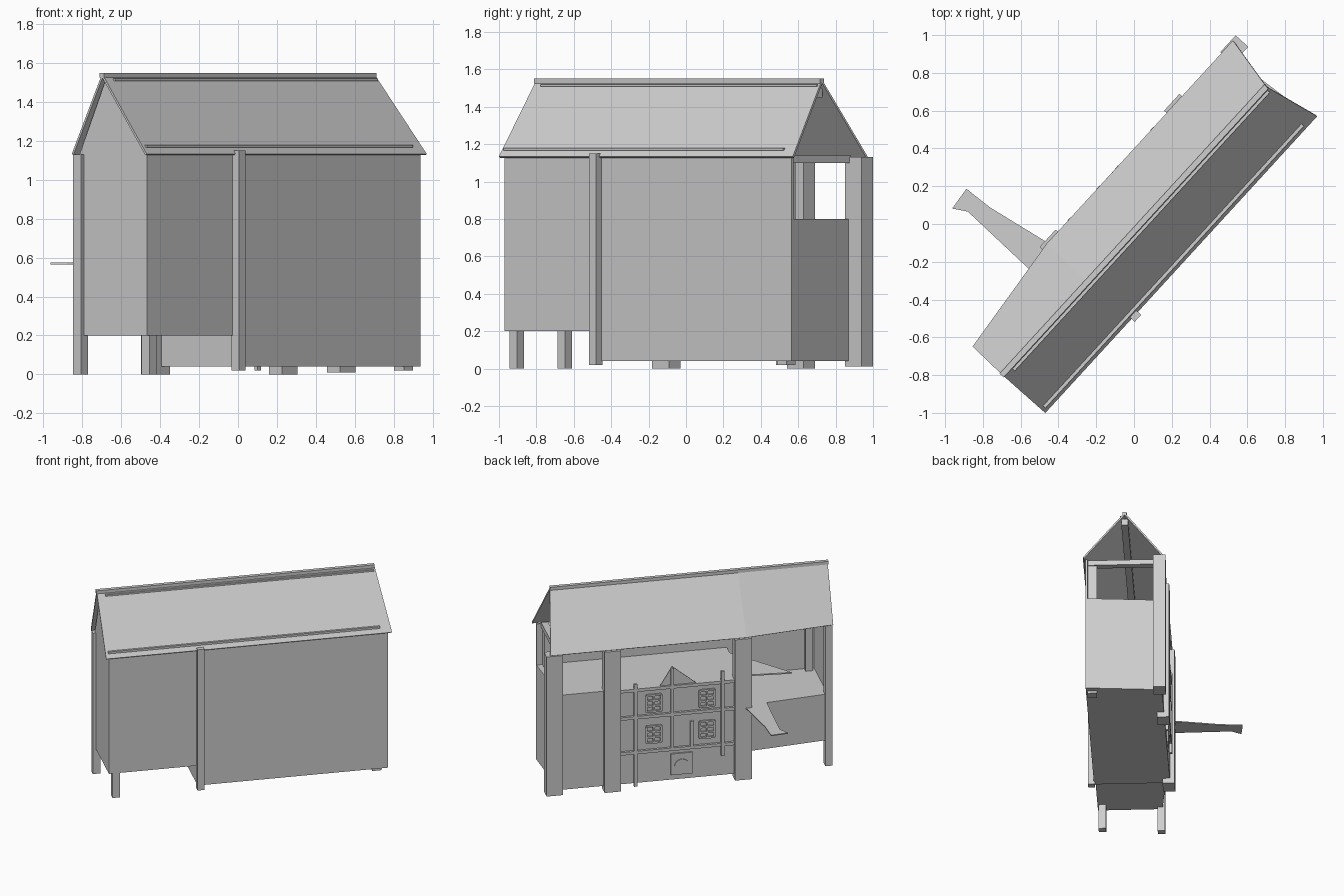
import bpy, math

cube = bpy.data.objects.get("Cube")
if cube:
    bpy.data.objects.remove(cube, do_unlink=True)

ANGLE = math.radians(47.5)   # the long axis runs diagonally

mat = bpy.data.materials.new("light grey")
mat.use_nodes = True
grey = (0.62, 0.62, 0.62, 1)
mat.diffuse_color = grey
mat.node_tree.nodes["Principled BSDF"].inputs["Base Color"].default_value = grey


def mesh(name, verts, faces):
    me = bpy.data.meshes.new(name)
    me.from_pydata(verts, [], faces)
    me.materials.append(mat)
    ob = bpy.data.objects.new(name, me)
    ob.rotation_euler.z = ANGLE
    bpy.context.collection.objects.link(ob)
    return ob


def prism(name, outline, z0, z1):
    """Vertical prism over a counterclockwise plan outline."""
    n = len(outline)
    verts = [(u, v, z) for z in (z0, z1) for u, v in outline]
    faces = [tuple(reversed(range(n))), tuple(range(n, 2 * n))]
    faces += [(i, (i + 1) % n, (i + 1) % n + n, i + n) for i in range(n)]
    return mesh(name, verts, faces)


def box(name, u0, u1, v0, v1, z0, z1):
    return prism(name, [(u0, v0), (u1, v0), (u1, v1), (u0, v1)], z0, z1)


def sheet(name, verts, faces, thickness):
    ob = mesh(name, verts, faces)
    mod = ob.modifiers.new("thickness", "SOLIDIFY")
    mod.thickness = thickness
    mod.offset = 0
    return ob


FRONT, BACK, RIDGE, EAVE = -0.31, 0.25, -0.025, 1.13

# Lower bodies: main box and the raised, tapering end box
prism("main_body", [(-0.37, FRONT), (1.05, FRONT), (1.0, BACK), (-0.37, BACK)], 0.04, 0.8)
prism("raised_body", [(-1.03, FRONT), (-0.37, FRONT), (-0.37, 0.235), (-1.03, 0.165)], 0.2, 0.57)

# Full height front wall and closed gable end
box("front_wall_main", -0.37, 1.05, FRONT, FRONT + 0.015, 0.8, EAVE)
box("front_wall_raised", -1.03, -0.37, FRONT, FRONT + 0.015, 0.57, EAVE)
gable = [(FRONT, 0.2), (0.16, 0.2), (0.16, EAVE), (RIDGE, 1.52), (FRONT, EAVE)]
sheet("gable_wall", [(-1.025, v, z) for v, z in gable], [tuple(range(5))], 0.012)

# Roof slopes
sheet("roof_front",
      [(-1.055, -0.325, EAVE), (1.076, -0.325, EAVE), (1.01, RIDGE, 1.535), (-1.06, RIDGE, 1.535)],
      [(0, 1, 2, 3)], 0.012)
sheet("roof_back",
      [(-1.06, RIDGE, 1.535), (-0.39, RIDGE, 1.535), (1.01, RIDGE, 1.535),
       (1.07, 0.265, EAVE), (-0.39, 0.265, EAVE), (-1.055, 0.187, EAVE)],
      [(0, 1, 4, 5), (1, 2, 3, 4)], 0.012)
box("ridge_cap", -1.065, 1.01, RIDGE - 0.015, RIDGE + 0.015, 1.525, 1.55)
box("ridge_beam", -1.02, 0.99, RIDGE - 0.025, RIDGE + 0.025, 1.45, 1.5)
box("eave_rail", -1.035, 0.99, -0.313, -0.295, 1.165, 1.18)
box("upper_rail", -1.0, 1.0, -0.06, -0.04, 1.508, 1.52)

# Posts: centre, size and height
posts = {
    "back_post_end": (1.04, 0.233, 0.12, 0.09, 0.01, EAVE),
    "back_post_middle": (0.61, 0.243, 0.12, 0.09, 0, EAVE),
    "back_post_step": (-0.365, 0.241, 0.125, 0.09, 0, EAVE),
    "front_post": (-0.354, -0.328, 0.05, 0.05, 0.02, 1.15),
    "front_corner_post": (0.97, -0.265, 0.07, 0.07, 0.02, EAVE),
    "gable_back_post": (-1.025, 0.158, 0.055, 0.055, 0, EAVE),
    "gable_front_post": (-0.975, -0.275, 0.055, 0.055, 0, EAVE),
}
for name, (u, v, du, dv, z0, z1) in posts.items():
    box(name, u - du / 2, u + du / 2, v - dv / 2, v + dv / 2, z0, z1)

# Cross ties under the roof
for i, u in enumerate((0.99, -0.365)):
    box(f"cross_tie_{i}", u - 0.025, u + 0.025, FRONT + 0.015, 0.2, 1.1, 1.14)

# Flat platforms: outer tongue and loft floor wedge
tongue = [(-0.375, 0.235), (-0.45, 0.62), (-0.462, 0.78), (-0.59, 0.765), (-0.546, 0.693), (-0.552, 0.21)]
prism("tongue_platform", tongue, 0.566, 0.574)
prism("loft_wedge", [(-0.37, -0.2), (-0.37, 0.2), (-0.74, 0.23)], 0.79, 0.8)

# Timber framing on the back
T = BACK + 0.022
for i, (u, z0, z1) in enumerate([(0.435, 0.02, 0.84), (0.16, 0.28, 0.94),
                                 (-0.215, 0.2, 0.88), (0.015, 0.28, 0.5)]):
    box(f"timber_upright_{i}", u - 0.012, u + 0.012, BACK, T, z0, z1)
for i, z in enumerate((0.79, 0.57, 0.29)):
    box(f"timber_rail_{i}", -0.31, 0.56, BACK, T - 0.003, z - 0.012, z + 0.012)
sheet("facade_peak", [(0.25, BACK, 0.8), (-0.02, BACK, 0.8), (0.16, BACK, 0.95)], [(0, 1, 2)], 0.008)


def window(name, u, z):
    w, h, bar = 0.055, 0.065, 0.007
    for k in (-1, 0, 1):
        box(f"{name}_stile_{k}", u + k * w - bar, u + k * w + bar, BACK, BACK + 0.015, z - h, z + h)
    for k in (-3, -1, 1, 3):
        c = z + k * h / 3
        box(f"{name}_bar_{k}", u - w, u + w, BACK, BACK + 0.013, c - bar, c + bar)


for row, z in enumerate((0.67, 0.42)):
    for col, u in enumerate((0.297, -0.10)):
        window(f"window_{row}_{col}", u, z)

# Small hatch with an arched plate
box("hatch", 0.01, 0.17, BACK, BACK + 0.012, 0.08, 0.25)
arch = [(0.09 + 0.055 * math.cos(math.pi * k / 8), BACK + 0.016,
         0.15 + 0.055 * math.sin(math.pi * k / 8)) for k in range(9)]
sheet("hatch_arch", arch, [tuple(range(9))], 0.008)
